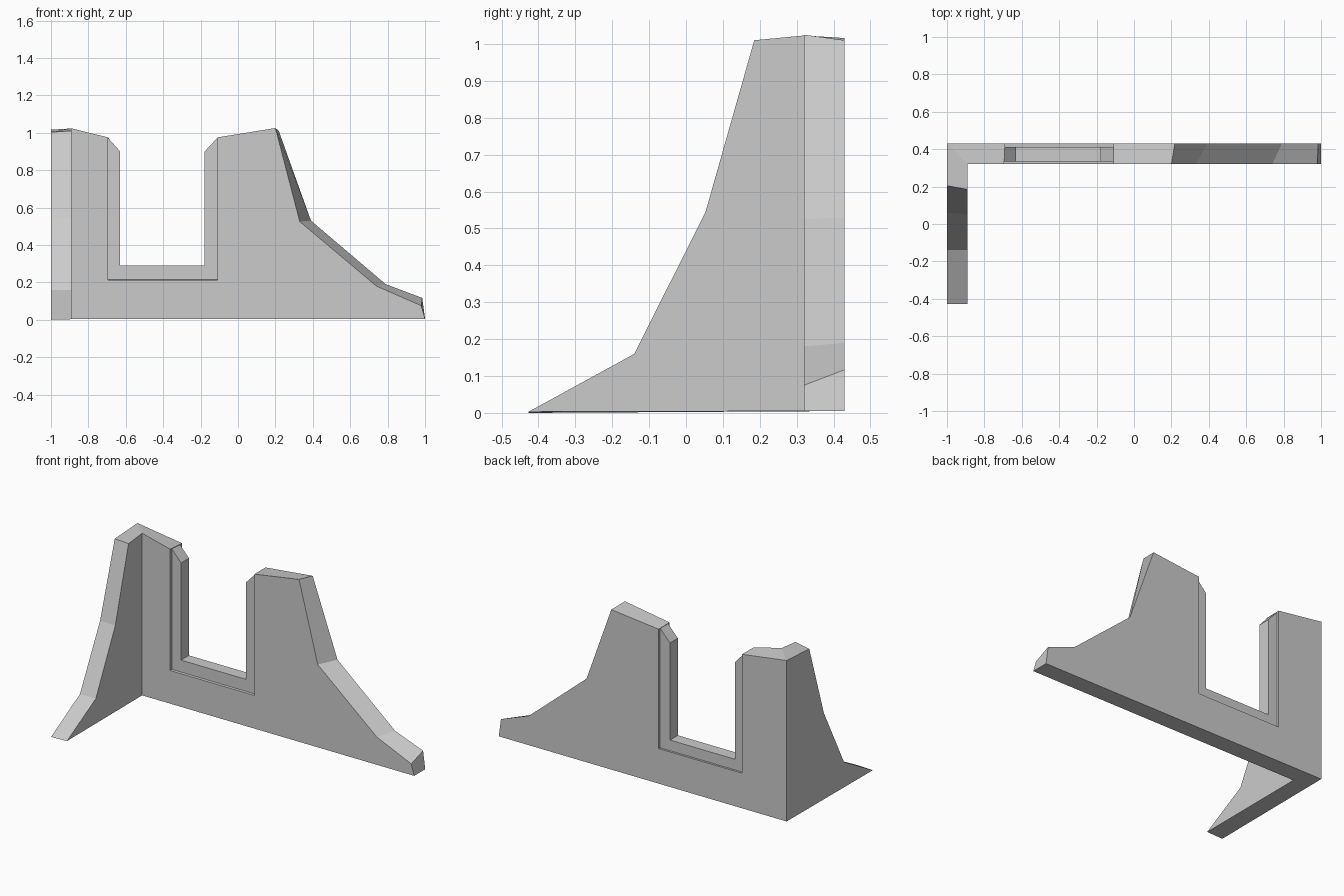
import bpy, bmesh

if "Cube" in bpy.data.objects:
    bpy.data.objects.remove(bpy.data.objects["Cube"])


def loft(bm, loop_a, loop_b, open_edges=()):
    """Cap two matching outlines and join them with quads."""
    a = [bm.verts.new(p) for p in loop_a]
    b = [bm.verts.new(p) for p in loop_b]
    n = len(a)
    bm.faces.new(a)
    bm.faces.new(b[::-1])
    for i in range(n):
        if i not in open_edges:
            j = (i + 1) % n
            bm.faces.new((a[j], a[i], b[i], b[j]))


def finish(bm, name):
    bmesh.ops.remove_doubles(bm, verts=bm.verts, dist=0.0005)
    bmesh.ops.recalc_face_normals(bm, faces=bm.faces)
    mesh = bpy.data.meshes.new(name)
    bm.to_mesh(mesh)
    bm.free()
    obj = bpy.data.objects.new(name, mesh)
    bpy.context.collection.objects.link(obj)
    return obj


YF, YB = 0.32, 0.43      # inner and outer faces of the long wall
XI, XO = -0.89, -1.0     # inner and outer faces of the short wall
BASE, TOP_IN, TOP_OUT = 0.005, 1.023, 1.016

# Long wall with the window notch: outlines (x, z) of its two faces
front = [(XI, BASE), (1.0, BASE), (0.98, 0.075), (0.74, 0.18), (0.33, 0.525),
         (0.20, 1.025), (-0.11, 0.975), (-0.11, 0.213), (-0.695, 0.213),
         (-0.695, 0.975), (XI, TOP_IN)]
back = [(XO, BASE), (1.0, BASE), (0.985, 0.117), (0.79, 0.19), (0.39, 0.53),
        (0.218, 1.01), (-0.11, 0.975), (-0.11, 0.225), (-0.69, 0.225),
        (-0.69, 0.972), (XO, TOP_OUT)]

# Short broken wall: outlines (y, z) of its two faces
side_in = [(YF, BASE), (-0.427, 0.003), (-0.14, 0.16), (0.053, 0.545),
           (0.185, 1.01), (YF, TOP_IN)]
side_out = [(YB, BASE), (-0.427, 0.0), (-0.14, 0.16), (0.06, 0.545),
            (0.205, 1.003), (YB, TOP_OUT)]

# Both walls share an open mitre at the corner
bm = bmesh.new()
loft(bm, [(x, YF, z) for x, z in front], [(x, YB, z) for x, z in back],
     open_edges=(len(front) - 1,))
loft(bm, [(XI, y, z) for y, z in side_in], [(XO, y, z) for y, z in side_out],
     open_edges=(len(side_in) - 1,))
finish(bm, "ruined_corner_wall")

# Broken U-shaped window frame set inside the notch
u = [(-0.695, 0.215), (-0.11, 0.215), (-0.11, 0.973), (-0.178, 0.90),
     (-0.178, 0.29), (-0.63, 0.29), (-0.63, 0.90), (-0.695, 0.973)]
bm = bmesh.new()
loft(bm, [(x, 0.335, z) for x, z in u], [(x, 0.413, z) for x, z in u])
finish(bm, "window_frame")
